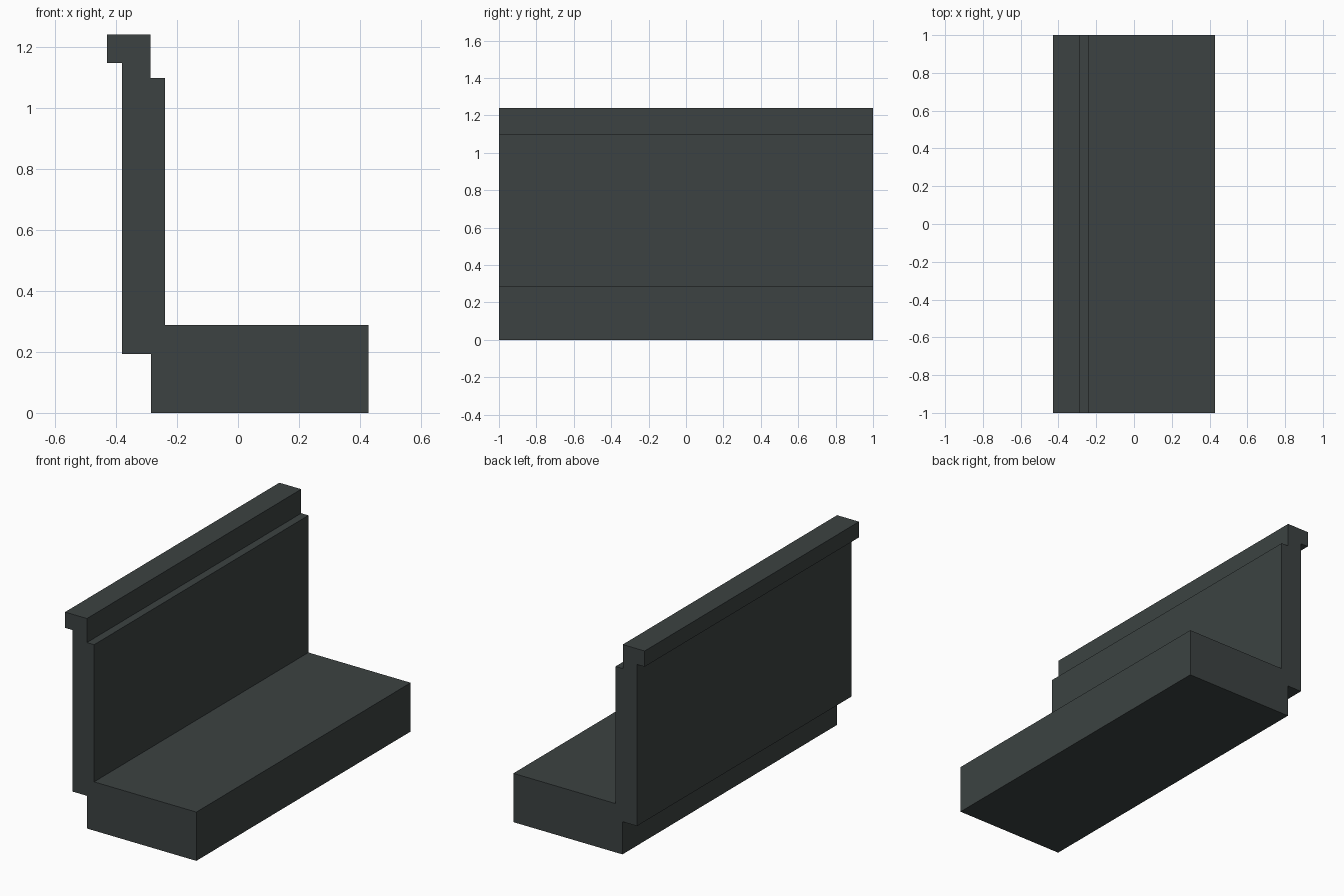
import bpy
import bmesh

if "Cube" in bpy.data.objects:
    bpy.data.objects.remove(bpy.data.objects["Cube"])

# One dark slate colour for the whole piece
slate = bpy.data.materials.new("dark_slate")
slate.diffuse_color = (0.045, 0.055, 0.054, 1)
slate.use_nodes = True
slate.node_tree.nodes["Principled BSDF"].inputs["Base Color"].default_value = slate.diffuse_color

LENGTH = 2.0

# Cross-section in x, z: seat block, upright back and stepped top rail
profile = [
    (-0.285, 0.0), (0.428, 0.0), (0.428, 0.288), (-0.24, 0.288),
    (-0.24, 1.098), (-0.287, 1.098), (-0.287, 1.24), (-0.43, 1.24),
    (-0.43, 1.147), (-0.38, 1.147), (-0.38, 0.193), (-0.285, 0.193),
]


def extrude_profile(name, points, length, material):
    """Sweep an x-z outline along y, centred on y = 0."""
    bm = bmesh.new()
    face = bm.faces.new([bm.verts.new((x, -length / 2, z)) for x, z in points])
    swept = bmesh.ops.extrude_face_region(bm, geom=[face], use_keep_orig=True)
    verts = [g for g in swept["geom"] if isinstance(g, bmesh.types.BMVert)]
    bmesh.ops.translate(bm, verts=verts, vec=(0, length, 0))
    bmesh.ops.recalc_face_normals(bm, faces=bm.faces)
    mesh = bpy.data.meshes.new(name)
    bm.to_mesh(mesh)
    bm.free()
    mesh.materials.append(material)
    obj = bpy.data.objects.new(name, mesh)
    bpy.context.collection.objects.link(obj)
    return obj


# Bench-like ledge with its raised back
extrude_profile("ledge_with_back", profile, LENGTH, slate)
